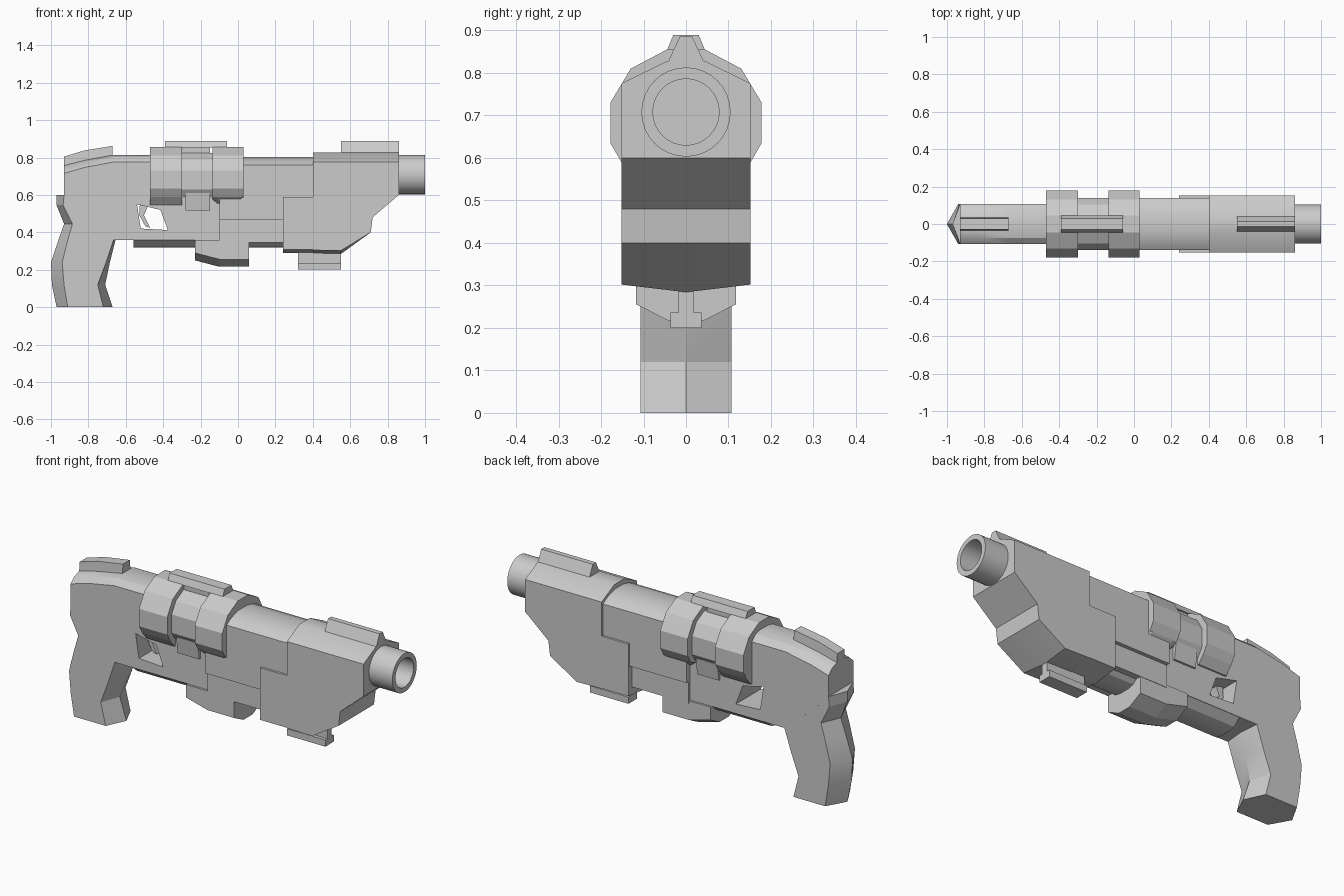
import bpy, bmesh, math

if "Cube" in bpy.data.objects:
    bpy.data.objects.remove(bpy.data.objects["Cube"])


def skin(name, rings):
    """Join equal-length point rings with quads and cap both ends."""
    bm = bmesh.new()
    loops = [[bm.verts.new(p) for p in ring] for ring in rings]
    n = len(loops[0])
    for a, b in zip(loops, loops[1:]):
        for i in range(n):
            j = (i + 1) % n
            bm.faces.new((a[i], a[j], b[j], b[i]))
    bm.faces.new(loops[0])
    bm.faces.new(loops[-1])
    bmesh.ops.recalc_face_normals(bm, faces=bm.faces)
    mesh = bpy.data.meshes.new(name)
    bm.to_mesh(mesh)
    bm.free()
    ob = bpy.data.objects.new(name, mesh)
    bpy.context.collection.objects.link(ob)
    return ob


def loft(name, stations):
    """Each station is (x, half section from bottom to top), mirrored in y."""
    rings = []
    for x, half in stations:
        left = [(-y, z) for y, z in reversed(half) if y > 0]
        rings.append([(x, y, z) for y, z in half + left])
    return skin(name, rings)


def bar(name, x0, x1, half):
    return loft(name, [(x0, half), (x1, half)])


def box(name, x0, x1, w, z0, z1):
    return bar(name, x0, x1, [(w, z0), (w, z1)])


def plate(name, profile, w):
    """Side profile (x, z) extruded across the width."""
    return skin(name, [[(x, y, z) for x, z in profile] for y in (-w, w)])


def smooth(ob, angle=25):
    bpy.ops.object.select_all(action='DESELECT')
    ob.select_set(True)
    bpy.context.view_layer.objects.active = ob
    bpy.ops.object.shade_smooth_by_angle(angle=math.radians(angle))


# Rear receiver with sloping back roof
W = 0.107
rear = loft("rear_receiver", [
    (x, [(W, b), (W, s), (0.075, s + 0.028), (0.035, t)])
    for x, b, s, t in [(-0.93, 0.59, 0.715, 0.757), (-0.82, 0.49, 0.747, 0.785),
                       (-0.67, 0.36, 0.775, 0.813), (-0.10, 0.36, 0.775, 0.813)]])

# Trigger opening cut through the receiver
cutter = plate("trigger_cutter", [(-0.54, 0.55), (-0.415, 0.52),
                                  (-0.375, 0.412), (-0.52, 0.42)], 0.3)
cutter.hide_render = True
mod = rear.modifiers.new("opening", 'BOOLEAN')
mod.operation = 'DIFFERENCE'
mod.solver = 'EXACT'
mod.object = cutter
bpy.context.view_layer.objects.active = rear
bpy.ops.object.modifier_apply(modifier=mod.name)
bpy.data.objects.remove(cutter)
smooth(rear)
plate("trigger", [(-0.525, 0.55), (-0.48, 0.545), (-0.503, 0.49),
                  (-0.47, 0.425), (-0.495, 0.432), (-0.527, 0.49)], 0.025)

# Grip: six-sided sections with front and back ridges
G = 0.1065
grip = skin("grip", [
    [(r0, 0, z), (e0, -G, z), (e1, -G, z), (r1, 0, z), (e1, G, z), (e0, G, z)]
    for z, r0, e0, e1, r1 in [
        (0.00, -0.97, -0.91, -0.72, -0.67), (0.12, -0.995, -0.93, -0.75, -0.71),
        (0.24, -1.00, -0.94, -0.705, -0.685), (0.36, -0.96, -0.91, -0.665, -0.655),
        (0.445, -0.93, -0.885, -0.66, -0.655), (0.545, -0.97, -0.935, -0.66, -0.655),
        (0.60, -0.97, -0.93, -0.66, -0.655)]])
smooth(grip)

# Rear sight rail
loft("rear_sight", [(x, [(0.035, z - 0.06), (0.03, z)]) for x, z in
                    [(-0.93, 0.805), (-0.82, 0.838), (-0.67, 0.862)]])

# Middle body, overhanging its lower panel
smooth(bar("middle_body", -0.10, 0.40, [
    (0.14, 0.465), (0.14, 0.76), (0.115, 0.777), (0.08, 0.792), (0.035, 0.802)]))
box("lower_panel", -0.10, 0.24, 0.12, 0.345, 0.47)
smooth(bar("under_tray", -0.56, 0.26, [
    (0.03, 0.318), (0.065, 0.326), (0.105, 0.36), (0.105, 0.38)]))

# Front housing and its stepped rear skirt
H = 0.152
smooth(loft("front_housing", [
    (x, [(0, b - k), (H, b), (H, 0.775), (0.045, 0.828)])
    for x, b, k in [(0.40, 0.305, 0.018), (0.55, 0.302, 0.018), (0.71, 0.40, 0),
                    (0.72, 0.48, 0), (0.86, 0.60, 0)]]), 32)
bar("housing_skirt", 0.24, 0.401, [(0, 0.29), (H, 0.307), (H, 0.59)])
bar("front_sight", 0.55, 0.86, [(0.045, 0.82), (0.014, 0.887)])

# Hollow barrel
smooth(skin("barrel", [
    [(x, r * math.cos(math.tau * i / 32), 0.708 + r * math.sin(math.tau * i / 32))
     for i in range(32)]
    for x, r in [(0.84, 0.105), (1.0, 0.105), (1.0, 0.078), (0.865, 0.078)]]))

# Faceted clamp rings and the narrower core between them
def clamp(low):
    return [(0.115, low), (0.152, 0.59), (0.178, 0.635), (0.178, 0.73),
            (0.13, 0.81), (0.045, 0.855)]

bar("rear_clamp", -0.47, -0.30, clamp(0.547))
loft("front_clamp", [(-0.135, clamp(0.575)), (-0.11, clamp(0.555)),
                     (0.015, clamp(0.555)), (0.03, clamp(0.575))])
bar("clamp_core", -0.31, -0.12, [(0.11, 0.585), (0.14, 0.63), (0.14, 0.73),
                                 (0.105, 0.79), (0.04, 0.825)])
bar("core_tab", -0.28, -0.15, [(0.118, 0.518), (0.13, 0.61)])

# Top rail bridging the clamps
bar("top_rail", -0.39, -0.06, [(0.045, 0.853), (0.03, 0.889)])
box("rail_support", -0.31, -0.15, 0.035, 0.81, 0.86)

# Chamfered magazine block underneath
loft("under_block", [
    (x, [(0.04, z), (0.118, z + 0.04), (0.118, 0.36)])
    for x, z in [(-0.23, 0.25), (-0.10, 0.216), (0.06, 0.216)]])

# T-shaped lug under the front housing
bar("front_lug", 0.32, 0.55, [(0.036, 0.20), (0.036, 0.236),
                              (0.018, 0.236), (0.018, 0.30)])
